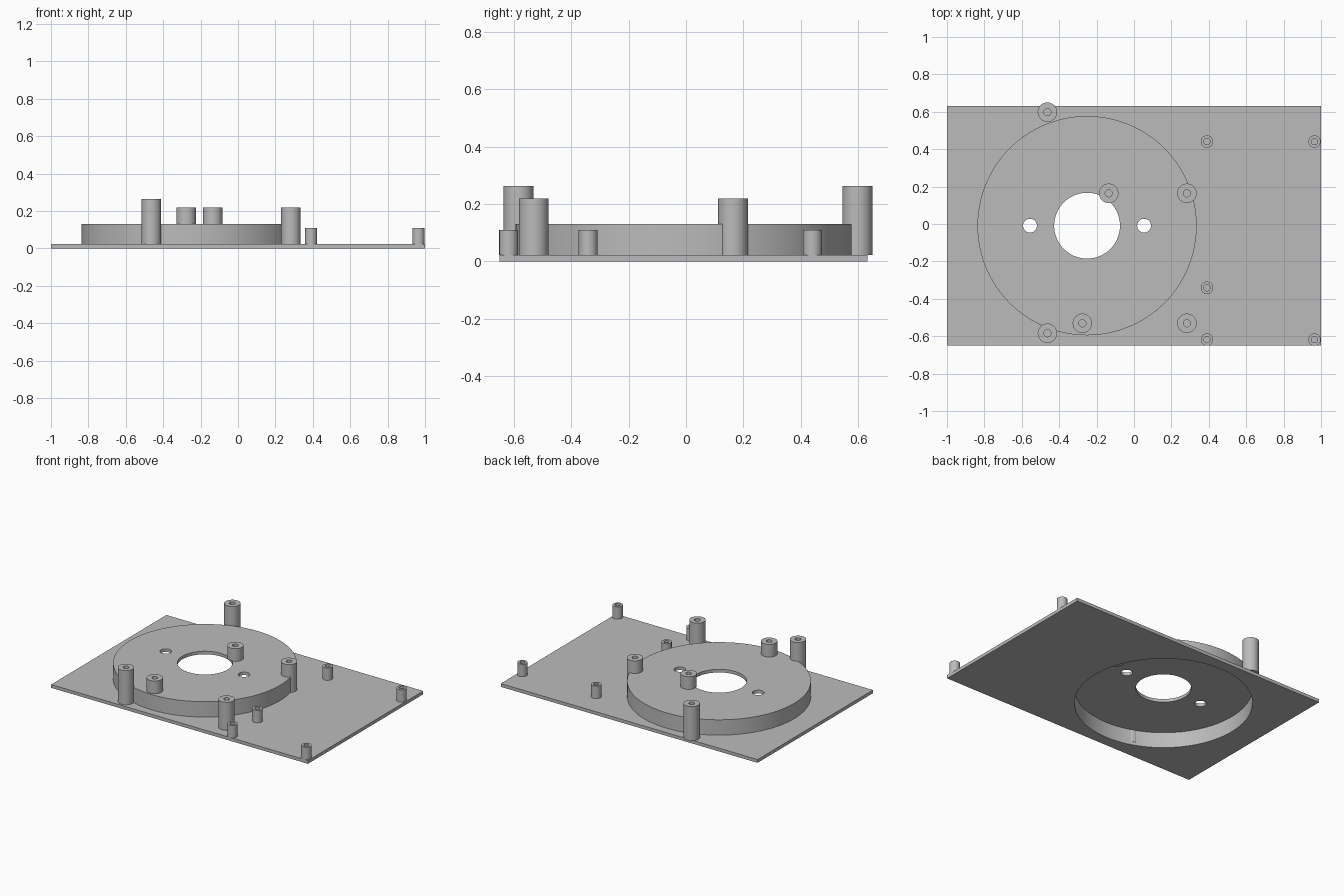
import bpy, bmesh, math
from mathutils import Matrix, Vector

cube = bpy.data.objects.get("Cube")
if cube:
    bpy.data.objects.remove(cube, do_unlink=True)

# Material
grey = bpy.data.materials.new("plain grey")
grey.use_nodes = True
COLOUR = (0.5, 0.5, 0.5, 1)
grey.diffuse_color = COLOUR
grey.node_tree.nodes["Principled BSDF"].inputs["Base Color"].default_value = COLOUR

PLATE_TOP, DRUM_TOP = 0.023, 0.131
WALL = 0.022
CX, CY = -0.251, -0.009      # drum centre
DRUM_R = 0.586


def finish(bm, name):
    bmesh.ops.recalc_face_normals(bm, faces=bm.faces)
    mesh = bpy.data.meshes.new(name)
    bm.to_mesh(mesh)
    bm.free()
    mesh.materials.append(grey)
    obj = bpy.data.objects.new(name, mesh)
    bpy.context.collection.objects.link(obj)
    return obj


def box(name, size, centre):
    bm = bmesh.new()
    bmesh.ops.create_cube(bm, size=1, matrix=Matrix.Translation(centre) @ Matrix.Diagonal((*size, 1)))
    return finish(bm, name)


def cylinder(name, x, y, r, z0, z1, sides=96):
    bm = bmesh.new()
    bmesh.ops.create_cone(bm, cap_ends=True, segments=sides, radius1=r, radius2=r, depth=z1 - z0,
                          matrix=Matrix.Translation((x, y, (z0 + z1) / 2)))
    return finish(bm, name)


def select_only(obj):
    bpy.ops.object.select_all(action='DESELECT')
    obj.select_set(True)
    bpy.context.view_layer.objects.active = obj


def combine(obj, other, operation):
    mod = obj.modifiers.new("cut", 'BOOLEAN')
    mod.operation, mod.solver, mod.object = operation, 'EXACT', other
    select_only(obj)
    bpy.ops.object.modifier_apply(modifier=mod.name)
    bpy.data.objects.remove(other, do_unlink=True)


def smooth(obj):
    select_only(obj)
    bpy.ops.object.shade_smooth_by_angle(angle=math.radians(30))


def post(name, x, y, r, hole, z0, z1, sides=40):
    # Hollow post: a rectangular section spun around its axis
    bm = bmesh.new()
    section = [(hole, z0), (r, z0), (r, z1), (hole, z1)]
    verts = [bm.verts.new((x + a, y, z)) for a, z in section]
    edges = [bm.edges.new((verts[i], verts[(i + 1) % 4])) for i in range(4)]
    bmesh.ops.spin(bm, geom=verts + edges, cent=(x, y, 0), axis=(0, 0, 1),
                   angle=math.tau, steps=sides)
    bmesh.ops.remove_doubles(bm, verts=bm.verts, dist=1e-5)
    smooth(finish(bm, name))


# Plate with a hollow raised drum, open underneath
base = box("base_plate", (2, 1.282, PLATE_TOP), (0, CY, PLATE_TOP / 2))
combine(base, cylinder("drum", CX, CY, DRUM_R, 0.01, DRUM_TOP, 128), 'UNION')
combine(base, cylinder("recess", CX, CY, DRUM_R - WALL, -0.1, DRUM_TOP - WALL, 128), 'DIFFERENCE')

# Central opening and the two screw holes beside it
for dx, r in ((0, 0.176), (-0.305, 0.037), (0.305, 0.037)):
    combine(base, cylinder("hole", CX + dx, CY, r, -0.1, 0.3, 64), 'DIFFERENCE')
smooth(base)

# Tall posts at the drum rim
for side, y in (("back", 0.598), ("front", -0.584)):
    post(f"tall_post_{side}", -0.463, y, 0.052, 0.019, PLATE_TOP, 0.263)

# Medium posts, two of them standing on the drum
for i, (x, y, z0) in enumerate([(0.283, 0.164, PLATE_TOP), (0.283, -0.531, PLATE_TOP),
                                (-0.135, 0.164, DRUM_TOP), (-0.276, -0.531, DRUM_TOP)], 1):
    post(f"medium_post_{i}", x, y, 0.052, 0.019, z0, 0.22)

# Short posts on the bare end of the plate
for i, (x, y) in enumerate([(0.39, 0.441), (0.965, 0.441), (0.39, -0.341),
                            (0.39, -0.618), (0.965, -0.618)], 1):
    post(f"short_post_{i}", x, y, 0.033, 0.017, PLATE_TOP, 0.11)
